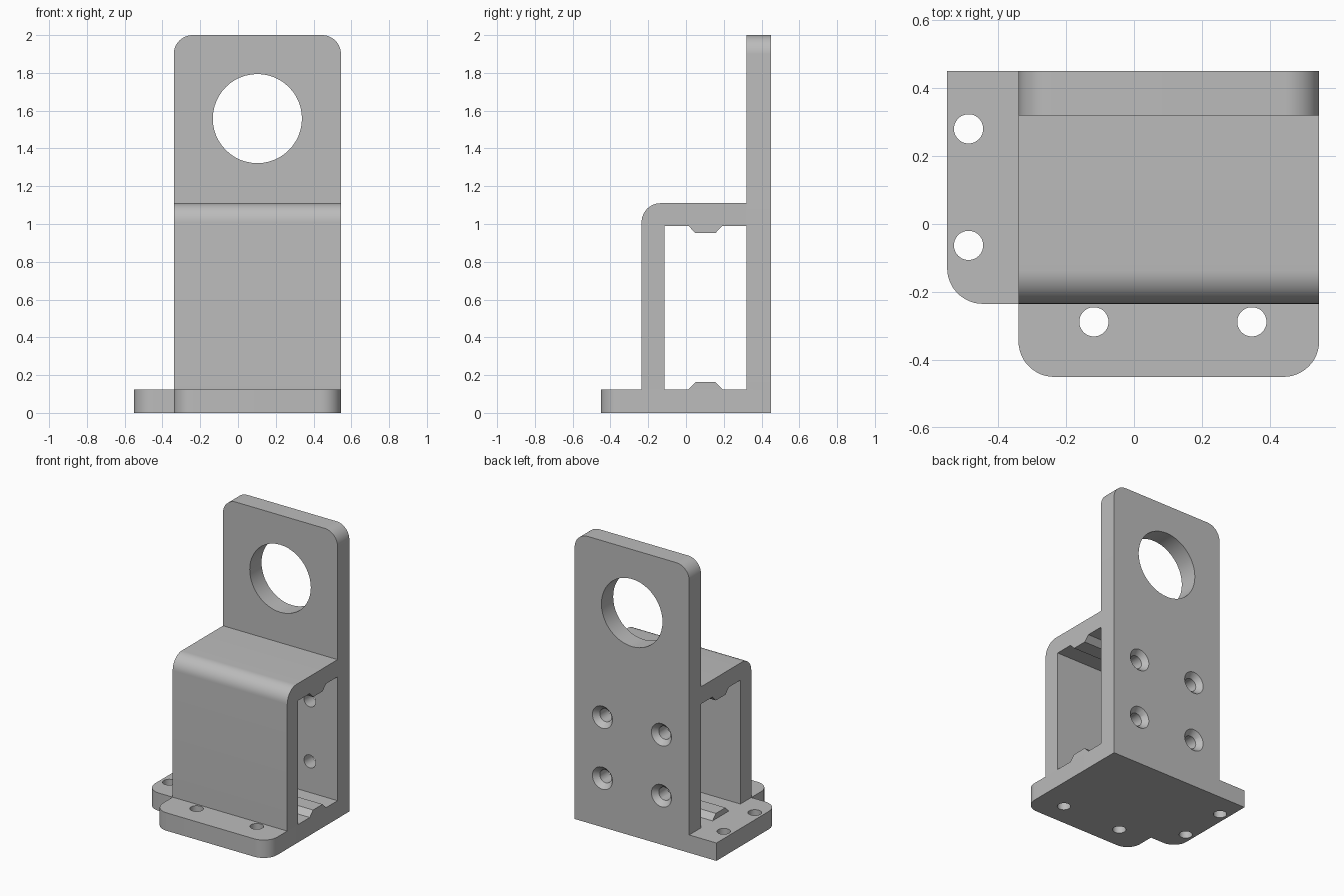
import bpy, bmesh, math
from mathutils import Matrix, Vector

cube = bpy.data.objects.get("Cube")
if cube:
    bpy.data.objects.remove(cube)

grey = bpy.data.materials.new("machined_grey")
grey.use_nodes = True
grey.diffuse_color = (0.5, 0.5, 0.5, 1)
grey.node_tree.nodes["Principled BSDF"].inputs["Base Color"].default_value = (0.5, 0.5, 0.5, 1)


def make_object(name, bm):
    bmesh.ops.recalc_face_normals(bm, faces=bm.faces)
    mesh = bpy.data.meshes.new(name)
    bm.to_mesh(mesh)
    bm.free()
    mesh.materials.append(grey)
    obj = bpy.data.objects.new(name, mesh)
    bpy.context.collection.objects.link(obj)
    return obj


def outline(corners, steps=12):
    """Turn (a, b) or (a, b, radius) corners into points with rounded arcs."""
    pts = []
    for i, c in enumerate(corners):
        p = Vector(c[:2])
        if len(c) == 2:
            pts.append(p)
            continue
        r = c[2]
        u = (Vector(corners[i - 1][:2]) - p).normalized()
        v = (Vector(corners[(i + 1) % len(corners)][:2]) - p).normalized()
        for k in range(steps + 1):
            t = k / steps * math.pi / 2
            pts.append(p + r * (u * (1 - math.sin(t)) + v * (1 - math.cos(t))))
    return pts


def prism(name, corners, axis, lo, hi):
    """Extrude an outline along an axis; the other two axes stay in order."""
    bm = bmesh.new()
    verts = []
    for p in outline(corners):
        co = list(p)
        co.insert(axis, lo)
        verts.append(bm.verts.new(co))
    face = bm.faces.new(verts)
    new = bmesh.ops.extrude_face_region(bm, geom=[face])["geom"]
    shift = Vector((0, 0, 0))
    shift[axis] = hi - lo
    bmesh.ops.translate(bm, vec=shift, verts=[g for g in new if isinstance(g, bmesh.types.BMVert)])
    return make_object(name, bm)


def drill(obj, centres, r1, r2, depth, along_y=False):
    """Cut round or conical holes; r2 is the radius at the +axis end."""
    bm = bmesh.new()
    turn = Matrix.Rotation(-math.pi / 2, 4, "X") if along_y else Matrix()
    for c in centres:
        bmesh.ops.create_cone(bm, cap_ends=True, segments=48, radius1=r1, radius2=r2,
                              depth=depth, matrix=Matrix.Translation(c) @ turn)
    cutter = make_object("hole_cutter", bm)
    cutter.hide_render = True
    mod = obj.modifiers.new("holes", "BOOLEAN")
    mod.operation, mod.solver, mod.object = "DIFFERENCE", "EXACT", cutter
    bpy.context.view_layer.objects.active = obj
    bpy.ops.object.modifier_apply(modifier=mod.name)
    bpy.data.objects.remove(cutter)


LEFT, RIGHT, FLANGE = 0.545, -0.34, -0.55
BACK, FRONT, WALL = 0.45, -0.45, -0.235
FLOOR, INNER, ROOF = 0.125, 0.99, 1.11
MID = (LEFT + RIGHT) / 2

# Stepped base with two rounded bolting flanges
base = prism("base_plate", [
    (LEFT, BACK), (FLANGE, BACK), (FLANGE, WALL, 0.105), (RIGHT, WALL),
    (RIGHT, FRONT, 0.105), (LEFT, FRONT, 0.105)], 2, 0, FLOOR)
drill(base, [(-0.487, 0.28, 0.06), (-0.487, -0.063, 0.06),
             (-0.118, -0.288, 0.06), (0.347, -0.288, 0.06)], 0.043, 0.043, 0.4)

# Front wall and roof in one bent section, with a rib under the roof
cover = prism("front_wall_and_roof", [
    (WALL, FLOOR), (WALL, ROOF, 0.1), (0.32, ROOF), (0.32, INNER),
    (0.193, INNER), (0.156, 0.952), (0.05, 0.952), (0.013, INNER),
    (-0.115, INNER), (-0.115, FLOOR)], 0, RIGHT, LEFT)

# Matching rib on the floor
rib = prism("floor_rib", [
    (0.013, FLOOR), (0.05, 0.163), (0.156, 0.163), (0.193, FLOOR)], 0, RIGHT, LEFT)

# Tall back plate with a large round opening and four countersunk holes
plate = prism("back_plate", [
    (RIGHT, FLOOR), (RIGHT, 2, 0.1), (LEFT, 2, 0.1), (LEFT, FLOOR)], 1, 0.32, BACK)
drill(plate, [(MID, 0.385, 1.558)], 0.236, 0.236, 0.4, True)
screws = [(MID + sx * 0.228, z) for sx in (-1, 1) for z in (0.342, 0.768)]
drill(plate, [(x, 0.385, z) for x, z in screws], 0.045, 0.045, 0.4, True)
drill(plate, [(x, 0.435, z) for x, z in screws], 0.045, 0.082, 0.04, True)

# Smooth the rounded faces, keep the edges sharp
bpy.ops.object.select_all(action="DESELECT")
for part in (base, cover, rib, plate):
    part.select_set(True)
bpy.context.view_layer.objects.active = plate
bpy.ops.object.shade_smooth_by_angle(angle=math.radians(30))
